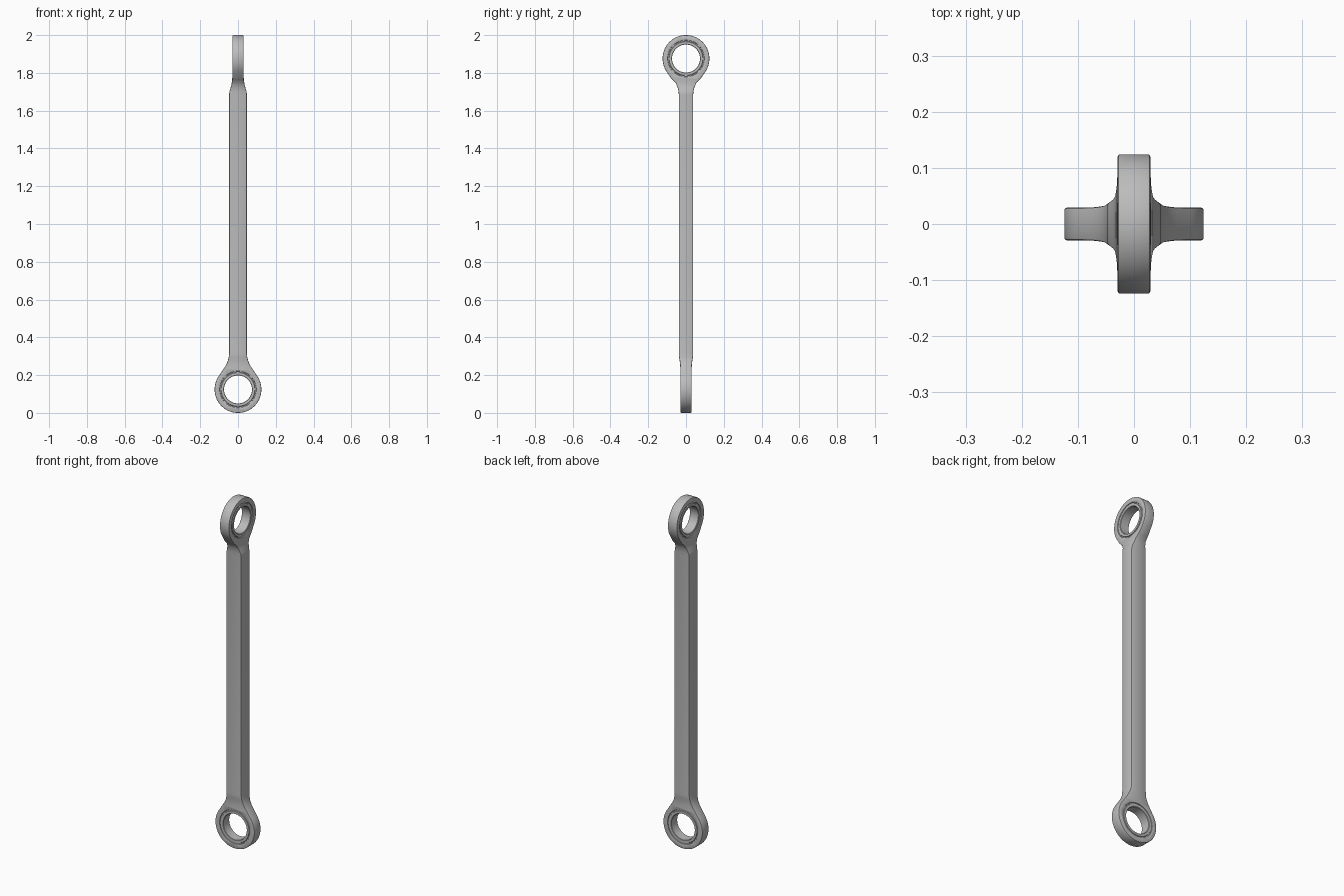
import bpy, bmesh, math
from mathutils import Matrix, Vector

cube = bpy.data.objects.get("Cube")
if cube:
    bpy.data.objects.remove(cube, do_unlink=True)

RING_R, EYE_Z, PLATE = 0.124, 0.124, 0.029   # outer radius, eye height, half thickness
BORE = 0.096

steel = bpy.data.materials.new("grey steel")
steel.use_nodes = True
steel.diffuse_color = (0.5, 0.5, 0.5, 1)
steel.node_tree.nodes["Principled BSDF"].inputs["Base Color"].default_value = (0.5, 0.5, 0.5, 1)


def make_object(name, bm):
    bmesh.ops.recalc_face_normals(bm, faces=bm.faces)
    mesh = bpy.data.meshes.new(name)
    bm.to_mesh(mesh)
    bm.free()
    obj = bpy.data.objects.new(name, mesh)
    bpy.context.collection.objects.link(obj)
    mesh.materials.append(steel)
    return obj


def activate(obj):
    bpy.ops.object.select_all(action='DESELECT')
    obj.select_set(True)
    bpy.context.view_layer.objects.active = obj


def boolean(obj, tool, operation):
    mod = obj.modifiers.new(operation, 'BOOLEAN')
    mod.operation, mod.object, mod.solver = operation, tool, 'EXACT'
    activate(obj)
    bpy.ops.object.modifier_apply(modifier=mod.name)
    bpy.data.objects.remove(tool, do_unlink=True)


def silhouette(half):
    """Half outline (width, height): eye, flared neck, shaft, thinned far end."""
    pts = []
    for i in range(25):
        a = math.radians(-88 + 123 * i / 24)
        pts.append((RING_R * math.cos(a), EYE_Z + RING_R * math.sin(a)))
    pts += [(0.081, 0.226), (half + 0.017, 0.252), (half + 0.007, 0.275),
            (half + 0.002, 0.295), (half, 0.315)]
    for f, z in ((1, 0.31), (0.88, 0.297), (0.35, 0.265), (0.1, 0.235), (0, 0.2), (0, -0.05)):
        pts.append((PLATE + (half - PLATE) * f, 2 - z))
    return pts


def prism(name, half, turned):
    """Extrude a silhouette; the turned one is upside down and faces x."""
    pts = silhouette(half)
    outline = pts + [(-w, z) for w, z in reversed(pts)]
    bm = bmesh.new()
    if turned:
        verts = [bm.verts.new((-0.3, w, 2 - z)) for w, z in outline]
    else:
        verts = [bm.verts.new((w, -0.3, z)) for w, z in outline]
    face = bm.faces.new(verts)
    out = bmesh.ops.extrude_face_region(bm, geom=[face])
    moved = [v for v in out["geom"] if isinstance(v, bmesh.types.BMVert)]
    bmesh.ops.translate(bm, verts=moved, vec=(0.6, 0, 0) if turned else (0, 0.6, 0))
    return make_object(name, bm)


def eye_matrix(turned):
    if turned:
        return Matrix.Translation((0, 0, 2 - EYE_Z)) @ Matrix.Rotation(math.pi / 2, 4, 'Y')
    return Matrix.Translation((0, 0, EYE_Z)) @ Matrix.Rotation(math.pi / 2, 4, 'X')


# Link body: two crossed silhouettes intersected, then bored
body = prism("link_body", 0.047, False)
boolean(body, prism("side_profile", 0.038, True), 'INTERSECT')
for turned in (False, True):
    bm = bmesh.new()
    bmesh.ops.create_cone(bm, cap_ends=True, segments=64, radius1=BORE, radius2=BORE,
                          depth=0.3, matrix=eye_matrix(turned))
    boolean(body, make_object("bore", bm), 'DIFFERENCE')

# Softened edges
bevel = body.modifiers.new("edge", 'BEVEL')
bevel.width, bevel.segments = 0.004, 2
bevel.limit_method, bevel.angle_limit = 'ANGLE', math.radians(45)
bevel.use_clamp_overlap = False
activate(body)
bpy.ops.object.modifier_apply(modifier=bevel.name)

# Bushings: lathed sleeves with a shallow groove at the outer rim
half_section = [(0.074, 0.026), (0.076, 0.028), (0.089, 0.028), (0.091, 0.024), (0.097, 0.024)]
section = half_section + [(r, -h) for r, h in reversed(half_section)]
bushings = []
for name, turned in (("lower_bushing", False), ("upper_bushing", True)):
    bm = bmesh.new()
    ring = [bm.verts.new((r, 0, h)) for r, h in section]
    edges = [bm.edges.new((ring[i - 1], ring[i])) for i in range(len(ring))]
    bmesh.ops.spin(bm, geom=ring + edges, cent=Vector(), axis=(0, 0, 1),
                   angle=math.tau, steps=64)
    bmesh.ops.remove_doubles(bm, verts=bm.verts, dist=0.0001)
    bm.transform(eye_matrix(turned))
    bushings.append(make_object(name, bm))

for obj in [body] + bushings:
    activate(obj)
    bpy.ops.object.shade_smooth_by_angle(angle=math.radians(32))
